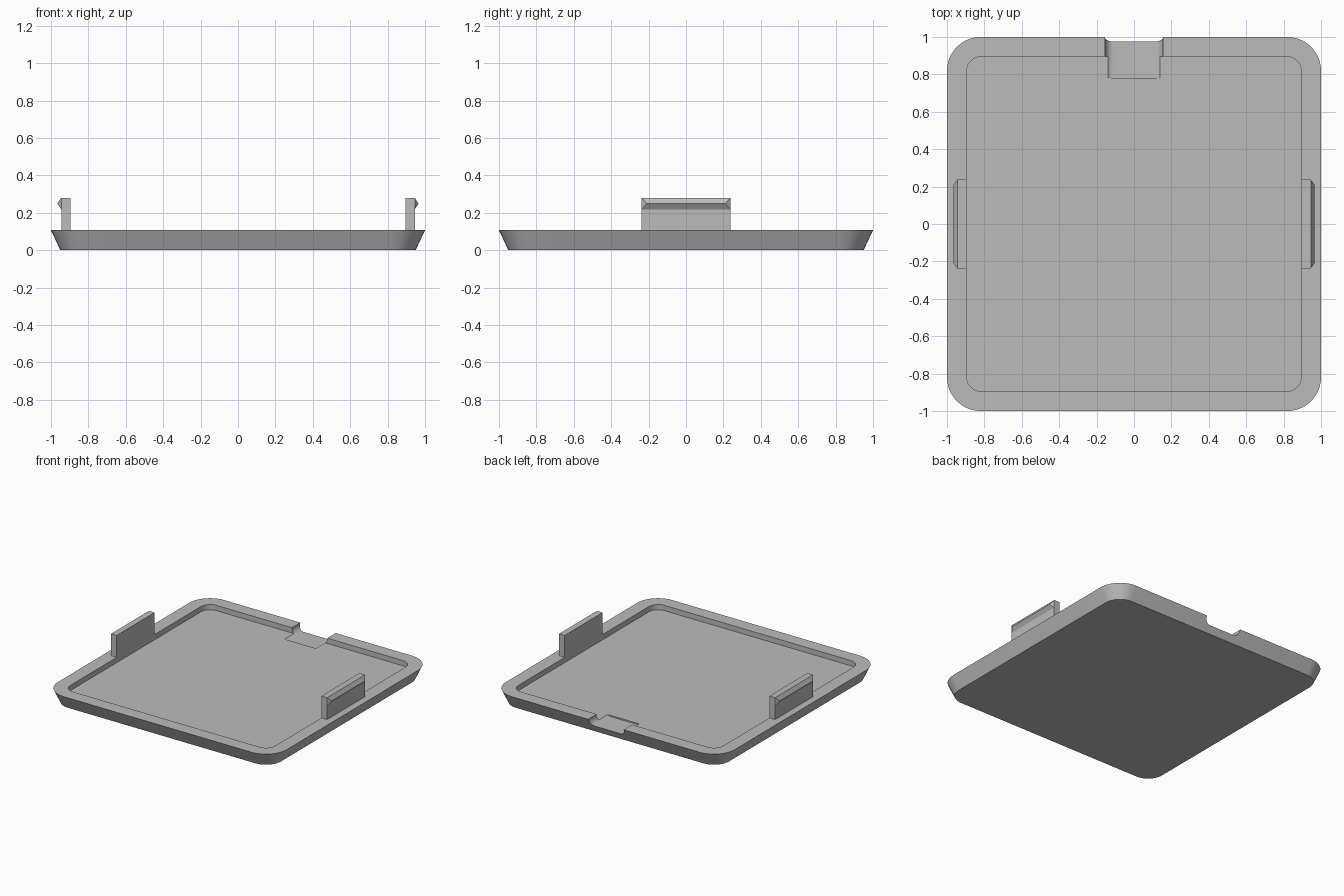
import bpy
import bmesh
from math import sin, cos, pi, radians

if "Cube" in bpy.data.objects:
    bpy.data.objects.remove(bpy.data.objects["Cube"], do_unlink=True)

# Single grey plastic
grey = bpy.data.materials.new("grey_plastic")
grey.use_nodes = True
colour = (0.5, 0.5, 0.5, 1)
grey.diffuse_color = colour
grey.node_tree.nodes["Principled BSDF"].inputs["Base Color"].default_value = colour

RIM = 0.107      # top of the rim
FLOOR = 0.065    # floor of the recess
INNER = 0.895    # half width of the recess


def finish(bm, name):
    bmesh.ops.recalc_face_normals(bm, faces=bm.faces[:])
    mesh = bpy.data.meshes.new(name)
    bm.to_mesh(mesh)
    bm.free()
    mesh.materials.append(grey)
    obj = bpy.data.objects.new(name, mesh)
    bpy.context.collection.objects.link(obj)
    return obj


def rounded_square(half, radius, z, steps=10):
    """Closed loop of points with rounded corners."""
    points = []
    c = half - radius
    for quarter, (sx, sy) in enumerate(((1, 1), (-1, 1), (-1, -1), (1, -1))):
        for i in range(steps + 1):
            a = (quarter + i / steps) * pi / 2
            points.append((sx * c + radius * cos(a), sy * c + radius * sin(a), z))
    return points


def loft(name, loops):
    """Skin matching loops and cap both ends."""
    bm = bmesh.new()
    rings = [[bm.verts.new(p) for p in loop] for loop in loops]
    n = len(rings[0])
    for low, high in zip(rings, rings[1:]):
        for i in range(n):
            j = (i + 1) % n
            bm.faces.new((low[i], low[j], high[j], high[i]))
    bm.faces.new(rings[0])
    bm.faces.new(rings[-1])
    return finish(bm, name)


# Tray with flared sides and a shallow recess
tray = loft("tray", [
    rounded_square(0.95, 0.13, 0),
    rounded_square(1.0, 0.18, RIM),
    rounded_square(INNER, 0.08, RIM),
    rounded_square(INNER, 0.08, FLOOR),
])

# Finger notch through the back rim, with filleted lower corners
half, radius, bottom, steps = 0.155, 0.045, 0.055, 8
right = [(half - radius + radius * sin(a), bottom + radius - radius * cos(a))
         for a in (i / steps * pi / 2 for i in range(steps + 1))]
right.append((half, 0.2))
profile = right + [(-x, z) for x, z in reversed(right)]
cutter = loft("notch_cutter", [[(x, y, z) for x, z in profile] for y in (0.78, 1.1)])
cutter.hide_render = True
cut = tray.modifiers.new("notch", "BOOLEAN")
cut.operation = "DIFFERENCE"
cut.solver = "EXACT"
cut.object = cutter
bpy.ops.object.select_all(action="DESELECT")
bpy.context.view_layer.objects.active = tray
tray.select_set(True)
bpy.ops.object.modifier_apply(modifier=cut.name)
bpy.data.objects.remove(cutter, do_unlink=True)
bpy.ops.object.shade_smooth_by_angle(angle=radians(30))


# Snap clips: upright plate with a mitred ridge on the outer face
def clip(name, side):
    bm = bmesh.new()
    width, outer, top, low = 0.237, 0.945, 0.28, 0.218

    def v(x, y, z):
        return bm.verts.new((side * x, y, z))

    ends = []
    for s in (-1, 1):
        y = s * width
        ends.append([v(INNER, y, RIM), v(outer, y, RIM), v(outer, y, low),
                     v(outer, y, top), v(INNER, y, top)])
    a, b = ends
    tip_a, tip_b = v(0.965, -0.21, 0.249), v(0.965, 0.21, 0.249)
    bm.faces.new(a)
    bm.faces.new(b)
    for i in (0, 1, 3, 4):
        j = (i + 1) % len(a)
        bm.faces.new((a[i], a[j], b[j], b[i]))
    bm.faces.new((a[2], b[2], tip_b, tip_a))
    bm.faces.new((a[3], b[3], tip_b, tip_a))
    bm.faces.new((a[2], a[3], tip_a))
    bm.faces.new((b[2], b[3], tip_b))
    return finish(bm, name)


clip("left_clip", 1)
clip("right_clip", -1)
